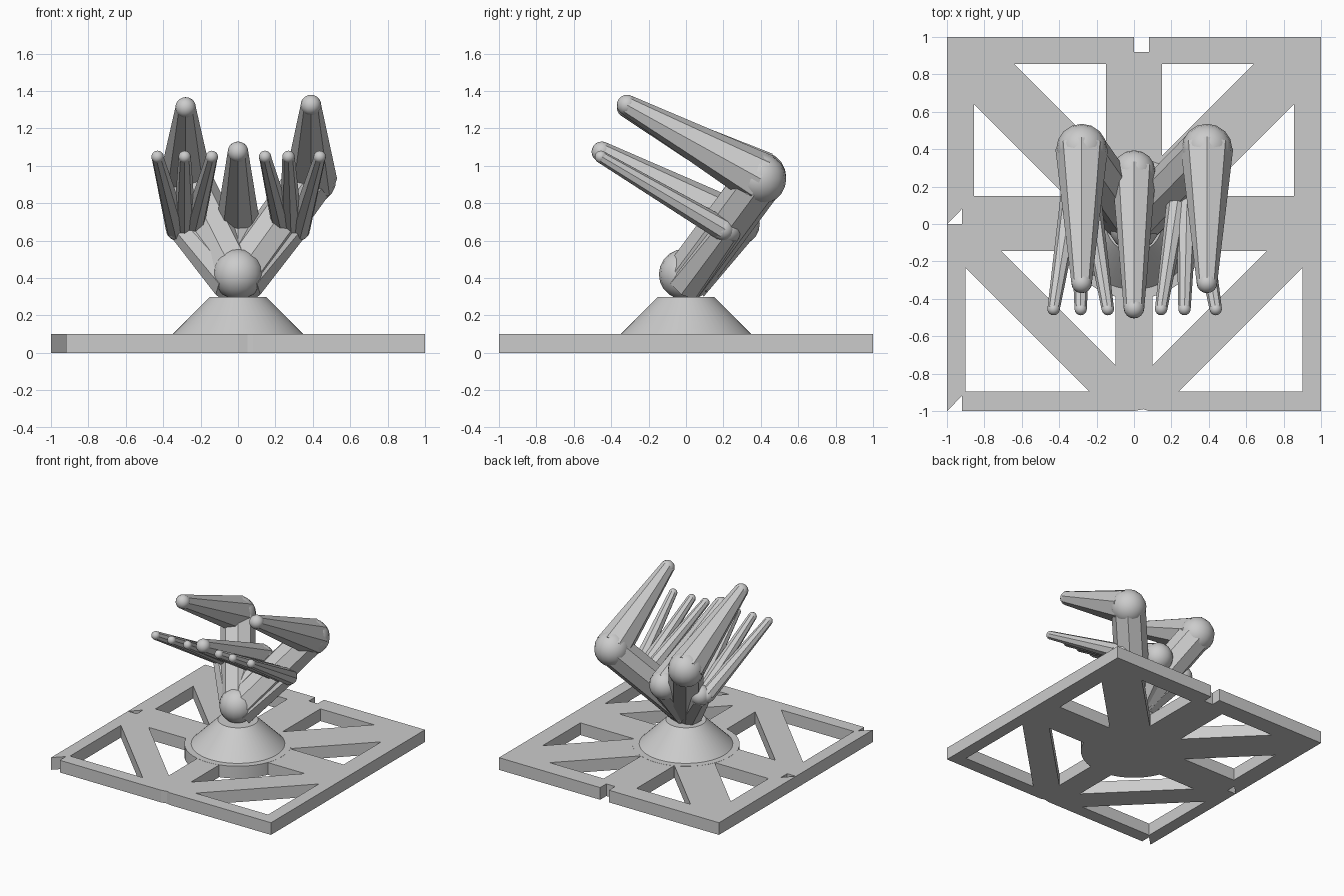
import bpy, bmesh, math
from mathutils import Vector

cube = bpy.data.objects.get("Cube")
if cube:
    bpy.data.objects.remove(cube)

grey = bpy.data.materials.new("plain grey")
grey.use_nodes = True
COLOUR = (0.6, 0.6, 0.6, 1)
grey.diffuse_color = COLOUR
grey.node_tree.nodes["Principled BSDF"].inputs["Base Color"].default_value = COLOUR


def finish(name, bm):
    mesh = bpy.data.meshes.new(name)
    bm.to_mesh(mesh)
    bm.free()
    mesh.materials.append(grey)
    obj = bpy.data.objects.new(name, mesh)
    bpy.context.collection.objects.link(obj)
    return obj


def smooth(obj, degrees):
    bpy.ops.object.select_all(action="DESELECT")
    obj.select_set(True)
    bpy.context.view_layer.objects.active = obj
    bpy.ops.object.shade_smooth_by_angle(angle=math.radians(degrees))


def add_tube(bm, a, b, ra, rb, sides=8):
    """Tapered prism from a to b with a corner edge along its top."""
    a, b = Vector(a), Vector(b)
    axis = (b - a).normalized()
    side = axis.cross(Vector((0, 0, 1))).normalized()
    up = side.cross(axis)
    rings = []
    for centre, r in ((a, ra), (b, rb)):
        ring = []
        for i in range(sides):
            t = math.tau * i / sides
            ring.append(bm.verts.new(centre + r * (math.cos(t) * side + math.sin(t) * up)))
        rings.append(ring)
    for i in range(sides):
        j = (i + 1) % sides
        bm.faces.new((rings[0][i], rings[0][j], rings[1][j], rings[1][i]))
    bm.faces.new(rings[0][::-1])
    bm.faces.new(rings[1])
    bmesh.ops.recalc_face_normals(bm, faces=bm.faces)


def add_ball(bm, centre, r):
    ball = bmesh.ops.create_uvsphere(bm, u_segments=16, v_segments=10, radius=r)
    bmesh.ops.translate(bm, verts=ball["verts"], vec=Vector(centre))


def limb(name, a, b, ra, rb, balls):
    bm = bmesh.new()
    add_tube(bm, a, b, ra, rb)
    for centre, r in balls:
        add_ball(bm, centre, r)
    smooth(finish(name, bm), 28)


def lathe(name, r1, r2, z1, z2):
    bm = bmesh.new()
    bmesh.ops.create_cone(bm, cap_ends=True, segments=48, radius1=r1, radius2=r2, depth=z2 - z1)
    bmesh.ops.translate(bm, verts=bm.verts, vec=(0, 0, (z1 + z2) / 2))
    smooth(finish(name, bm), 30)


# Base plate: square outline with notches and triangular openings
outline = [(-1, -1), (-.92, -.92), (-.92, -1), (0, -1), (.05, -.99), (.08, -1), (1, -1),
           (1, 1), (.08, 1), (.08, .92), (0, .92), (0, 1), (-1, 1)]
openings = [[(.64, .855), (.15, .855), (.15, .365)],
            [(.855, .64), (.855, .15), (.365, .15)],
            [(.71, -.145), (.1, -.145), (.1, -.755)],
            [(.9, -.235), (.9, -.895), (.24, -.895)]]
loops = [outline, [(-.998, 0), (-.92, 0), (-.92, .08)]]
for tri in openings:
    loops += [tri, [(-x, y) for x, y in tri]]
curve = bpy.data.curves.new("plate_outline", "CURVE")
curve.dimensions = "2D"
curve.fill_mode = "BOTH"
curve.extrude = 0.05
for loop in loops:
    spline = curve.splines.new("POLY")
    spline.points.add(len(loop) - 1)
    for point, (x, y) in zip(spline.points, loop):
        point.co = (x, y, 0, 1)
    spline.use_cyclic_u = True
helper = bpy.data.objects.new("plate_outline", curve)
bpy.context.collection.objects.link(helper)
bpy.context.view_layer.update()
bm = bmesh.new()
bm.from_mesh(helper.evaluated_get(bpy.context.evaluated_depsgraph_get()).to_mesh())
bpy.data.objects.remove(helper)
bmesh.ops.remove_doubles(bm, verts=bm.verts, dist=0.0001)
bmesh.ops.recalc_face_normals(bm, faces=bm.faces)
bmesh.ops.translate(bm, verts=bm.verts, vec=(0, 0, 0.05))
for face in bm.faces:
    face.smooth = False
finish("base_plate", bm)

# Hub, cone and wrist
lathe("hub_disc", .4, .4, 0, .101)
lathe("cone", .35, .15, .1, .3)
WRIST = Vector((0, 0, .39))
bm = bmesh.new()
add_tube(bm, (0, 0, .29), (0, 0, .43), .145, .145, 12)
add_ball(bm, WRIST + Vector((0, -.01, .03)), .135)
smooth(finish("wrist", bm), 25)

# Three large fingers, each on its own arm: elbow, tip, elbow radius
large = {"right": ((-.28, .4, .94), (-.28, -.315, 1.312), .14),
         "left": ((.39, .4, .93), (.39, -.315, 1.325), .14),
         "middle": ((0, .28, .69), (0, -.45, 1.075), .118)}
for side, (elbow, tip, r) in large.items():
    limb(side + "_large_arm", WRIST, elbow, .13, r * .93, [])
    limb(side + "_large_finger", elbow, tip, r, .055, [(elbow, r * .97), (tip, .055)])

# Two hands of three thin fingers
for side, s, tips in (("right", -1, (.14, .285, .43)), ("left", 1, (.145, .27, .437))):
    limb(side + "_small_arm", WRIST + Vector((s * .03, 0, -.02)), (s * .285, .22, .66), .11, .085,
         [((s * .285, .22, .66), .08)])
    for i, x in enumerate(tips):
        base = (s * (.245 + .04 * i), .2, .66)
        tip = (s * x, -.455, 1.048)
        limb(f"{side}_thin_finger_{i + 1}", base, tip, .062, .033, [(base, .06), (tip, .033)])
